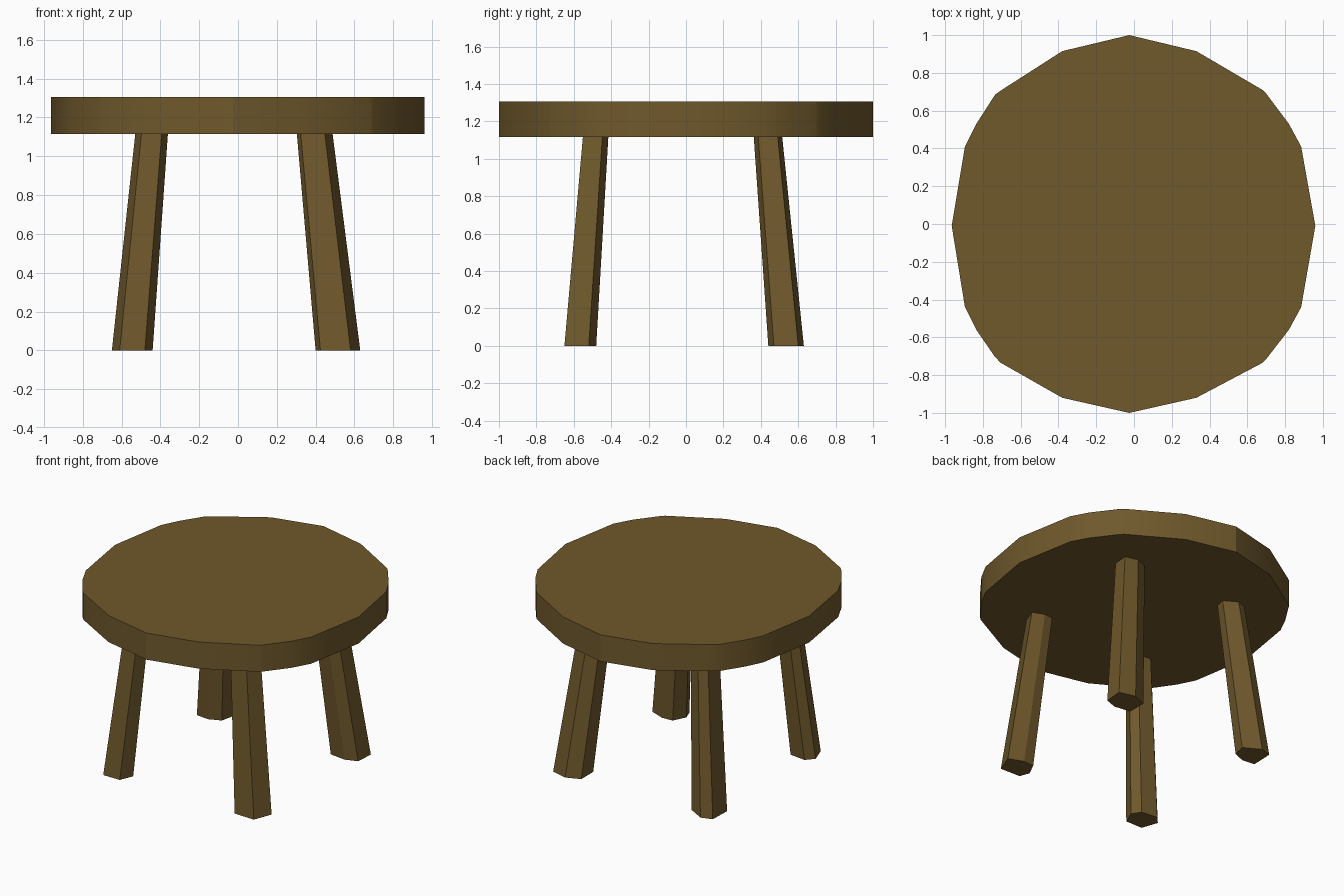
import bpy, bmesh

wood = bpy.data.materials.new("brown_wood")
wood.diffuse_color = (0.16, 0.10, 0.025, 1)


def loft(name, bottom, top, z0, z1):
    """Closed solid between two matching outlines."""
    bm = bmesh.new()
    low = [bm.verts.new((x, y, z0)) for x, y in bottom]
    high = [bm.verts.new((x, y, z1)) for x, y in top]
    bm.faces.new(low[::-1])
    bm.faces.new(high)
    n = len(low)
    for i in range(n):
        j = (i + 1) % n
        bm.faces.new((low[i], low[j], high[j], high[i]))
    bmesh.ops.recalc_face_normals(bm, faces=bm.faces)
    mesh = bpy.data.meshes.new(name)
    bm.to_mesh(mesh)
    bm.free()
    obj = bpy.data.objects.new(name, mesh)
    bpy.context.collection.objects.link(obj)
    mesh.materials.append(wood)
    return obj


# Seat: hand-hewn round slab
outline = [(0.96, -0.01), (0.885, 0.41), (0.82, 0.53), (0.70, 0.69), (0.68, 0.71),
           (0.33, 0.915), (-0.025, 1.0), (-0.38, 0.915), (-0.70, 0.71), (-0.735, 0.685),
           (-0.835, 0.53), (-0.895, 0.41), (-0.965, -0.01), (-0.895, -0.44),
           (-0.835, -0.56), (-0.735, -0.705), (-0.705, -0.735), (-0.38, -0.92),
           (-0.025, -1.0), (0.33, -0.92), (0.68, -0.735), (0.70, -0.715),
           (0.82, -0.56), (0.885, -0.44)]
seat = loft("seat", outline, outline, 1.115, 1.305)
bpy.context.view_layer.objects.active = seat
seat.select_set(True)
bpy.ops.object.shade_smooth_by_angle(angle=0.4)

# Legs: splayed, tapered, uneven six-sided posts (foot centre, top centre, section)
legs = {
    "front_left_leg": ((-0.545, -0.565), (-0.445, -0.483),
        [(-0.065, -0.085), (0.065, -0.085), (0.105, 0.01), (0.065, 0.07), (-0.055, 0.085), (-0.105, 0.03)]),
    "front_right_leg": ((0.515, -0.565), (0.395, -0.483),
        [(-0.09, -0.08), (0.065, -0.085), (0.115, 0.045), (0.01, 0.085), (-0.07, 0.08), (-0.115, -0.01)]),
    "back_right_leg": ((0.515, 0.535), (0.395, 0.438),
        [(0.02, -0.095), (0.105, -0.065), (0.115, 0.065), (0.0, 0.095), (-0.10, 0.055), (-0.10, -0.08)]),
    "back_left_leg": ((-0.545, 0.535), (-0.445, 0.438),
        [(0.0, -0.095), (0.085, -0.06), (0.105, 0.03), (-0.01, 0.095), (-0.09, 0.07), (-0.095, -0.085)]),
}
TAPER = 0.8
for name, (foot, head, section) in legs.items():
    low = [(foot[0] + x, foot[1] + y) for x, y in section]
    high = [(head[0] + x * TAPER, head[1] + y * TAPER) for x, y in section]
    loft(name, low, high, 0.0, 1.12)
